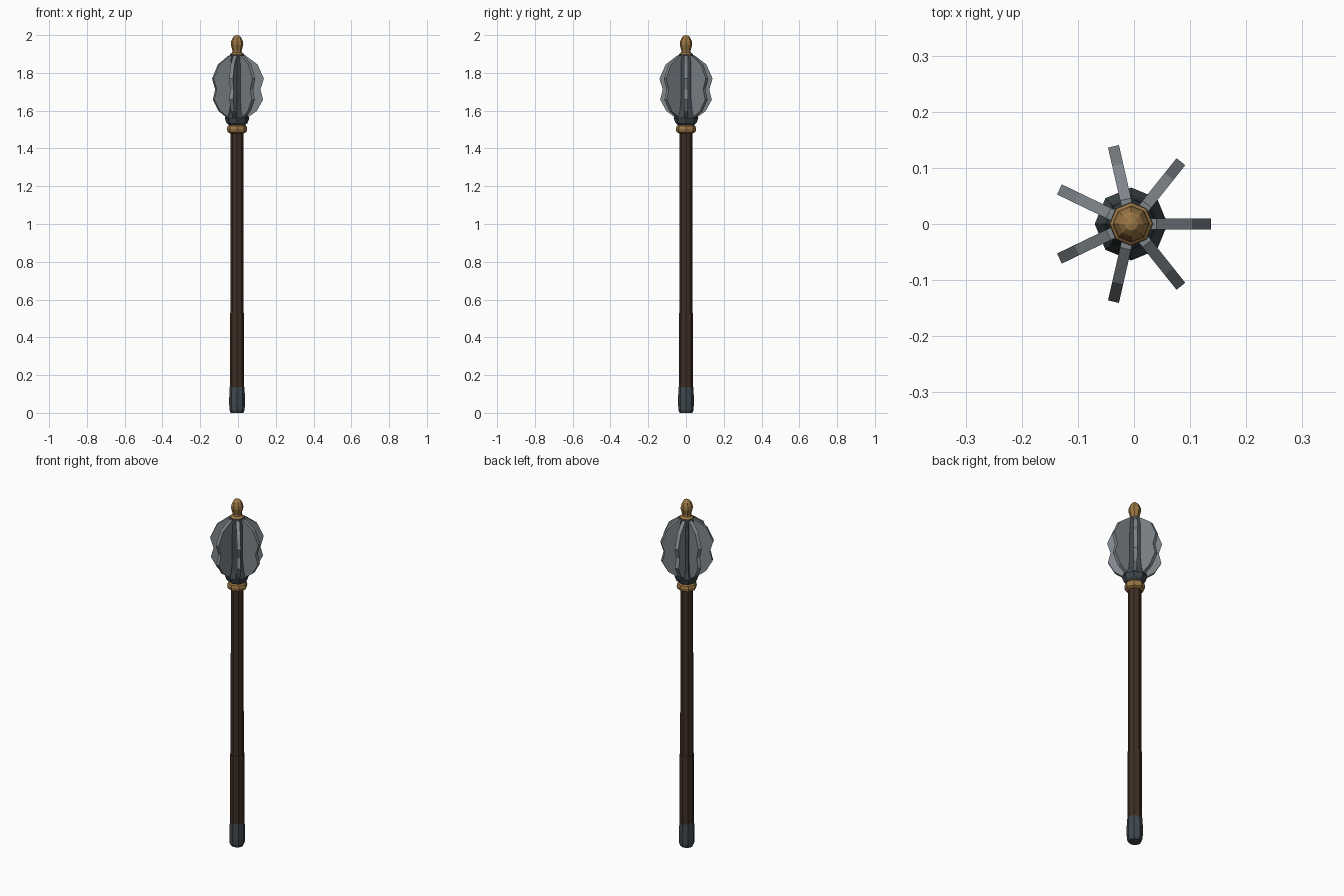
import bpy, bmesh, math
from mathutils import Matrix

if "Cube" in bpy.data.objects:
    bpy.data.objects.remove(bpy.data.objects["Cube"])

CX = -0.005   # shaft axis, offset because seven flanges are not symmetric in x


def material(name, rgb):
    m = bpy.data.materials.new(name)
    m.diffuse_color = (*rgb, 1)
    m.use_nodes = True
    m.node_tree.nodes["Principled BSDF"].inputs["Base Color"].default_value = m.diffuse_color
    return m


steel = material("steel", (0.21, 0.235, 0.255))
dark_iron = material("dark iron", (0.050, 0.064, 0.075))
brass = material("brass", (0.33, 0.185, 0.06))
wood = material("dark wood", (0.050, 0.027, 0.017))


def finish(name, bm, mat):
    bmesh.ops.recalc_face_normals(bm, faces=bm.faces)
    me = bpy.data.meshes.new(name)
    bm.to_mesh(me)
    bm.free()
    me.materials.append(mat)
    ob = bpy.data.objects.new(name, me)
    ob.location.x = CX
    bpy.context.collection.objects.link(ob)
    return ob


def lathe(name, profile, mat, sides=8):
    """Turn (radius, height) points around z; radius 0 gives a tip."""
    bm = bmesh.new()
    rings = []
    for r, z in profile:
        if r == 0:
            rings.append([bm.verts.new((0, 0, z))] * sides)
        else:
            rings.append([bm.verts.new((r * math.cos(math.tau * i / sides),
                                        r * math.sin(math.tau * i / sides), z))
                          for i in range(sides)])
    for a, b in zip(rings, rings[1:]):
        for i in range(sides):
            j = (i + 1) % sides
            bm.faces.new(list(dict.fromkeys((a[i], a[j], b[j], b[i]))))
    for ring, (r, z) in ((rings[0], profile[0]), (rings[-1], profile[-1])):
        if r:
            bm.faces.new(ring)
    return finish(name, bm, mat)


# Handle
lathe("pommel_cap", [(0.034, 0), (0.040, 0.015), (0.042, 0.05), (0.041, 0.10),
                     (0.039, 0.137)], dark_iron)
lathe("grip", [(0.038, 0.12), (0.038, 0.53)], wood)
lathe("shaft", [(0.035, 0.5), (0.034, 1.50)], wood)

# Collar and head core
lathe("collar", [(0.036, 1.48), (0.050, 1.487), (0.054, 1.503), (0.050, 1.518),
                 (0.038, 1.527)], brass)
lathe("head_core", [(0.040, 1.522), (0.056, 1.535), (0.065, 1.56), (0.052, 1.60),
                    (0.046, 1.66), (0.046, 1.80), (0.044, 1.86), (0.038, 1.897)], dark_iron)

# Finial
lathe("finial", [(0.036, 1.886), (0.038, 1.898), (0.026, 1.908), (0.024, 1.916),
                 (0.033, 1.950), (0.031, 1.967), (0.022, 1.987), (0.012, 1.997),
                 (0, 2.0)], brass)

# Seven flanges with a notched outer edge
outline = [(0.02, 1.56), (0.045, 1.555), (0.104, 1.598), (0.138, 1.658), (0.124, 1.712),
           (0.142, 1.770), (0.108, 1.845), (0.045, 1.892), (0.02, 1.892)]
for k in range(7):
    bm = bmesh.new()
    face = bm.faces.new([bm.verts.new((r, -0.01, z)) for r, z in outline])
    ext = bmesh.ops.extrude_face_region(bm, geom=[face])
    bmesh.ops.translate(bm, vec=(0, 0.02, 0),
                        verts=[v for v in ext["geom"] if isinstance(v, bmesh.types.BMVert)])
    bmesh.ops.transform(bm, matrix=Matrix.Rotation(math.tau * k / 7, 4, 'Z'), verts=bm.verts)
    finish(f"flange_{k + 1}", bm, steel)
